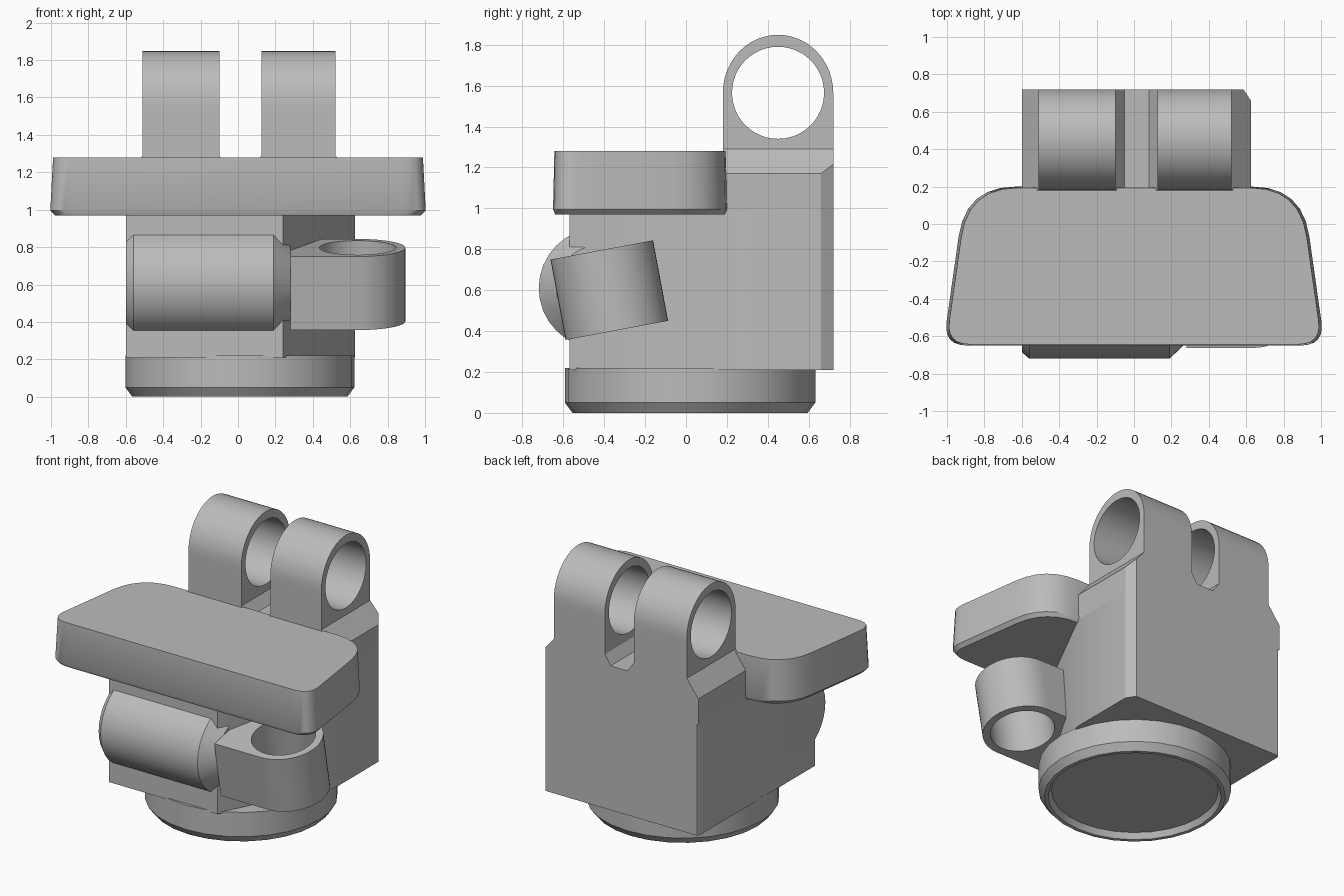
import bpy, bmesh, math
from mathutils import Vector

cube = bpy.data.objects.get("Cube")
if cube:
    bpy.data.objects.remove(cube, do_unlink=True)

grey = bpy.data.materials.new("plain_grey")
grey.use_nodes = True
COLOUR = (0.5, 0.5, 0.5, 1)
grey.diffuse_color = COLOUR
grey.node_tree.nodes["Principled BSDF"].inputs["Base Color"].default_value = COLOUR


def loft(name, rings, hollow=False, cut=None, angle=32):
    """Skin a stack of equal rings; cap the ends, or join last to first if hollow."""
    bm = bmesh.new()
    loops = [[bm.verts.new(p) for p in ring] for ring in rings]
    n = len(loops[0])
    pairs = list(zip(loops, loops[1:]))
    if hollow:
        pairs.append((loops[-1], loops[0]))
    else:
        bm.faces.new(loops[0])
        bm.faces.new(loops[-1])
    for a, b in pairs:
        for i in range(n):
            j = (i + 1) % n
            bm.faces.new((a[i], a[j], b[j], b[i]))
    if cut:
        geom = bm.verts[:] + bm.edges[:] + bm.faces[:]
        done = bmesh.ops.bisect_plane(bm, geom=geom, plane_co=cut[0], plane_no=cut[1], clear_outer=True)
        edges = [e for e in done["geom_cut"] if isinstance(e, bmesh.types.BMEdge)]
        bmesh.ops.holes_fill(bm, edges=edges)
    bmesh.ops.recalc_face_normals(bm, faces=bm.faces)
    mesh = bpy.data.meshes.new(name)
    bm.to_mesh(mesh)
    bm.free()
    mesh.materials.append(grey)
    obj = bpy.data.objects.new(name, mesh)
    bpy.context.collection.objects.link(obj)
    bpy.ops.object.select_all(action="DESELECT")
    obj.select_set(True)
    bpy.context.view_layer.objects.active = obj
    bpy.ops.object.shade_smooth_by_angle(angle=math.radians(angle))
    return obj


def circle(r, n):
    return [(r * math.cos(2 * math.pi * i / n), r * math.sin(2 * math.pi * i / n)) for i in range(n)]


def eyelet(name, centre, side, tip, axis, radius, hole, length, low, high):
    """Block with a rounded tip and a round hole, extruded along its axis."""
    centre, side, tip, axis = map(Vector, (centre, side, tip, axis))
    corner = math.atan2(length, radius)
    angles = [math.pi * i / 24 for i in range(48)]
    angles = sorted(angles + [math.pi + corner, 2 * math.pi - corner])
    outer, inner = [], []
    for t in angles:
        c, s = math.cos(t), math.sin(t)
        reach = radius
        if s < -1e-6:
            reach = min(radius / max(abs(c), 1e-6), length / -s)
        ray = side * c + tip * s
        outer.append(centre + ray * reach)
        inner.append(centre + ray * hole)

    def at(ring, d):
        return [p + axis * d for p in ring]
    loft(name, [at(outer, low), at(outer, high), at(inner, high), at(inner, low)], hollow=True)


def rounded(corners, steps=6):
    """Round each (x, y, distance) corner with a short curve."""
    out = []
    for i, (x, y, d) in enumerate(corners):
        p = Vector((x, y))
        a = p + (Vector(corners[i - 1][:2]) - p).normalized() * d
        b = p + (Vector(corners[(i + 1) % len(corners)][:2]) - p).normalized() * d
        for k in range(steps + 1):
            t = k / steps
            out.append(a * (1 - t) ** 2 + p * 2 * t * (1 - t) + b * t * t)
    return out


# Round foot with a bevelled rim and a shallow recess underneath
foot = [(0.53, 0.04), (0.55, 0), (0.575, 0), (0.612, 0.05), (0.612, 0.22)]
loft("foot", [[(x + 0.01, y + 0.02, z) for x, y in circle(r, 28)] for r, z in foot])

# Main body: plan shape with a slanted front corner and chamfered back corners
plan = [(-0.6, -0.57), (0.24, -0.57), (0.625, 0.18), (0.625, 0.66),
        (0.585, 0.72), (-0.59, 0.72), (-0.6, 0.7)]
loft("body", [[(x, y, z) for x, y in plan] for z in (0.21, 0.99)])

# Upper body: sloped shoulders and a slot between the two lugs
shoulders = [(-0.6, 0.99), (-0.6, 1.17), (-0.51, 1.29), (-0.1, 1.29), (-0.05, 1.22),
             (0.08, 1.22), (0.125, 1.29), (0.52, 1.29), (0.625, 1.17), (0.625, 0.99)]
loft("upper_body", [[(x, y, z) for x, z in shoulders] for y in (0.18, 0.72)],
     cut=((0.625, 0.66, 1), (0.06, 0.04, 0)))

# Pair of pierced top lugs
for name, low, high in (("right_top_lug", -0.51, -0.1), ("left_top_lug", 0.125, 0.52)):
    eyelet(name, (0, 0.45, 1.565), (0, 1, 0), (0, 0, 1), (1, 0, 0), 0.27, 0.225, 0.36, low, high)
    # slightly taller crown over the hole
    obj = bpy.data.objects[name]
    for v in obj.data.vertices:
        if v.co.z > 1.565 and (v.co.yz - Vector((0.45, 1.565))).length > 0.25:
            v.co.z = 1.565 + (v.co.z - 1.565) * 1.05

# Wide tapered plate with rounded corners
outline = rounded([(-1.02, -0.65, 0.13), (1.02, -0.65, 0.13), (0.9, 0.2, 0.27), (-0.9, 0.2, 0.27)])
layers = [(0.975, 0.97), (1.0, 0.995), (0.985, 1.28)]
loft("plate", [[(p.x * s, (p.y + 0.22) * s - 0.22, z) for p in outline] for s, z in layers])

# Rounded bulge across the front, tapered at its ends
bulge = [(-0.6, 0.26), (-0.56, 0.295), (0.19, 0.295), (0.28, 0.21)]
loft("front_bulge", [[(x, y - 0.425, z + 0.61) for y, z in circle(r, 32)] for x, r in bulge])

# Tilted side lug
tilt = 0.185
c, s = math.cos(tilt), math.sin(tilt)
eyelet("side_lug", (0.64, -0.375, 0.6), (0, c, s), (1, 0, 0), (0, -s, c),
       0.255, 0.205, 0.36, -0.2, 0.2)
